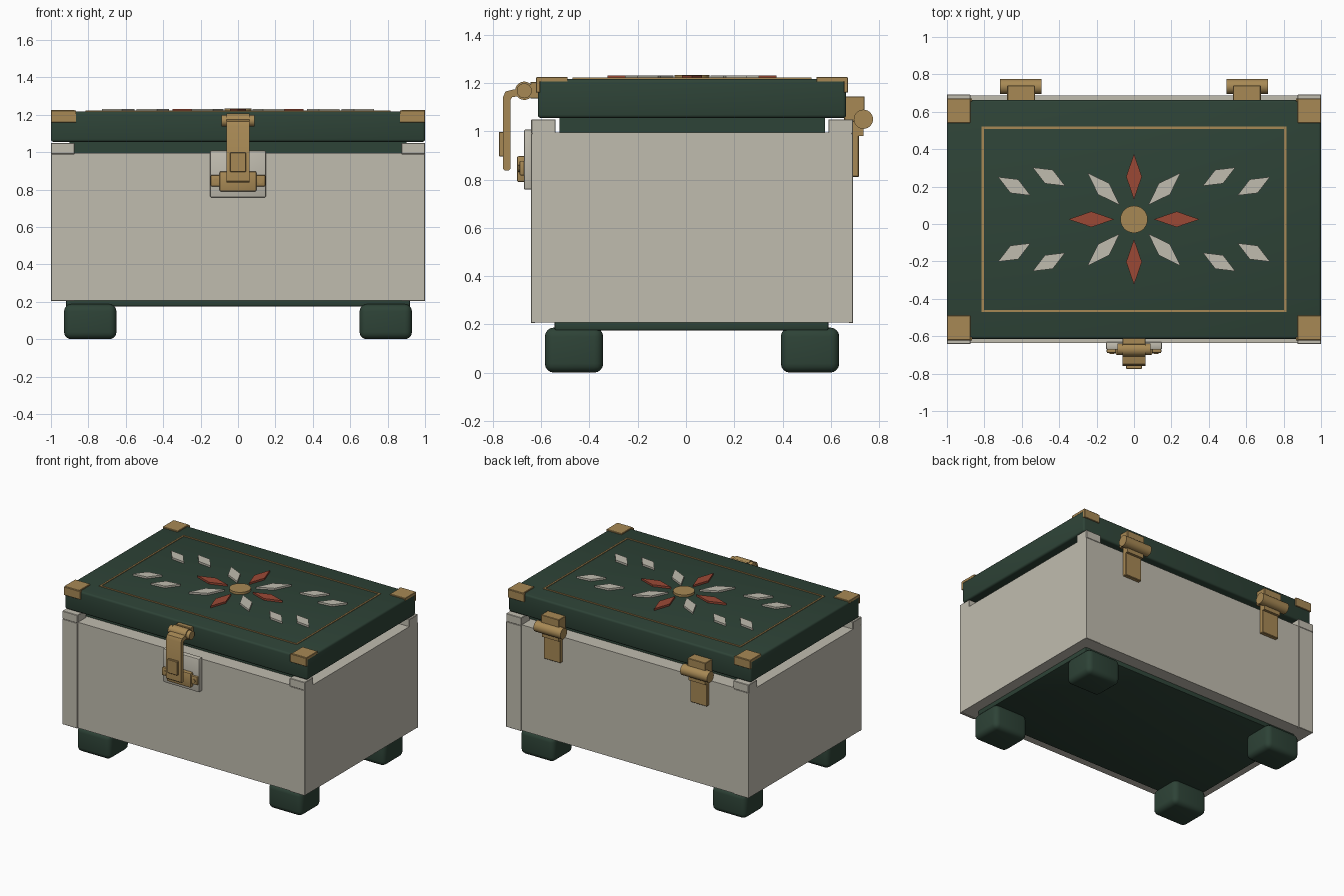
import bpy, bmesh, math
from mathutils import Vector, Matrix

if "Cube" in bpy.data.objects:
    bpy.data.objects.remove(bpy.data.objects["Cube"])


def material(name, rgb):
    m = bpy.data.materials.new(name)
    m.diffuse_color = (*rgb, 1)
    m.use_nodes = True
    m.node_tree.nodes["Principled BSDF"].inputs["Base Color"].default_value = m.diffuse_color
    return m


IVORY = material("ivory", (0.53, 0.505, 0.43))
GREEN = material("dark green", (0.027, 0.056, 0.038))
BRASS = material("brass", (0.39, 0.25, 0.09))
RED = material("brick red", (0.33, 0.066, 0.036))
CY = 0.025     # depth centre of the chest
TOP = 1.217    # lid top height


def finish(name, bm, mat, bevel=0, segments=2):
    bmesh.ops.recalc_face_normals(bm, faces=bm.faces)
    if bevel:
        bmesh.ops.bevel(bm, geom=bm.edges[:], offset=bevel, segments=segments,
                        profile=0.5, affect='EDGES')
    me = bpy.data.meshes.new(name)
    bm.to_mesh(me)
    bm.free()
    ob = bpy.data.objects.new(name, me)
    bpy.context.collection.objects.link(ob)
    me.materials.append(mat)
    bpy.context.view_layer.objects.active = ob
    bpy.ops.object.select_all(action='DESELECT')
    ob.select_set(True)
    bpy.ops.object.shade_smooth_by_angle(angle=math.radians(35))
    return ob


def box(name, x, y, z, mat, bevel=0, segments=2):
    """Box given as (min, max) ranges."""
    bm = bmesh.new()
    lo, hi = Vector((x[0], y[0], z[0])), Vector((x[1], y[1], z[1]))
    bmesh.ops.create_cube(bm, size=1, matrix=Matrix.Translation((lo + hi) / 2)
                          @ Matrix.Diagonal((*(hi - lo), 1)))
    return finish(name, bm, mat, bevel, segments)


def rod(name, centre, radius, length, axis, mat, sides=24):
    """Cylinder along one axis."""
    bm = bmesh.new()
    turn = {'X': Matrix.Rotation(math.pi / 2, 4, 'Y'),
            'Y': Matrix.Rotation(math.pi / 2, 4, 'X'), 'Z': Matrix()}[axis]
    bmesh.ops.create_cone(bm, cap_ends=True, segments=sides, radius1=radius, radius2=radius,
                          depth=length, matrix=Matrix.Translation(centre) @ turn)
    return finish(name, bm, mat)


def diamond(name, x, y, angle, half_len, half_wid, mat):
    """Thin inlay lozenge lying on the lid."""
    bm = bmesh.new()
    d = Vector((math.cos(angle), math.sin(angle), 0))
    p = Vector((-d.y, d.x, 0))
    c = Vector((x, y + CY, TOP - 0.002))
    f = bm.faces.new([bm.verts.new(c + o) for o in
                      (d * half_len, p * half_wid, -d * half_len, -p * half_wid)])
    up = bmesh.ops.extrude_face_region(bm, geom=[f])['geom']
    bmesh.ops.translate(bm, vec=(0, 0, 0.016), verts=[v for v in up if isinstance(v, bmesh.types.BMVert)])
    return finish(name, bm, mat)


def span(s, a, b):
    return tuple(sorted((s * a, s * b)))


def yspan(s, a, b):
    return tuple(sorted((CY + s * a, CY + s * b)))


# Chest body, floor and neck under the lid
box("body", (-1, 1), (CY - 0.661, CY + 0.661), (0.208, 0.996), IVORY)
box("base_panel", (-0.92, 0.92), (CY - 0.57, CY + 0.565), (0.175, 0.22), GREEN, 0.008)
box("neck", (-0.9, 0.9), (CY - 0.55, CY + 0.55), (0.98, 1.065), GREEN)

# Lid
box("lid", (-1, 1), (CY - 0.639, CY + 0.639), (1.055, TOP), GREEN, 0.014, 3)

for sx in (-1, 1):
    for sy in (-1, 1):
        # Rounded feet
        box("foot", span(sx, 0.65, 0.93), yspan(sy, 0.368, 0.61), (0, 0.187), GREEN, 0.038, 4)
        # Corner posts with raised ends
        box("corner_post", span(sx, 0.876, 1), yspan(sy, 0.65, 0.667), (0.205, 0.99), IVORY, 0.002, 1)
        box("post_top", span(sx, 0.874, 1), yspan(sy, 0.565, 0.667), (0.99, 1.05), IVORY, 0.003, 1)
        # Brass corner guards
        box("corner_guard_top", span(sx, 0.875, 1), yspan(sy, 0.515, 0.645), (1.205, 1.226), BRASS, 0.002, 1)
        box("corner_guard_side", span(sx, 0.865, 1), yspan(sy, 0.63, 0.647), (1.16, 1.222), BRASS, 0.002, 1)

# Thin border inlay
for s in (-1, 1):
    box("border_long", (-0.815, 0.815), yspan(s, 0.484, 0.496), (1.21, 1.222), BRASS)
    box("border_short", span(s, 0.803, 0.815), (CY - 0.484, CY + 0.484), (1.21, 1.222), BRASS)

# Flower inlay: eight petals round a disc
rod("flower_disc", (0, CY, TOP + 0.006), 0.073, 0.022, 'Z', BRASS, 28)
for i in range(8):
    a = i * math.pi / 4
    diag = i % 2
    r = 0.228 if not diag else 0.23
    diamond("petal", r * math.cos(a), r * math.sin(a), a, 0.122, 0.042, IVORY if diag else RED)

# Scattered leaves, mirrored four ways
for sx in (-1, 1):
    for sy in (-1, 1):
        for x, y in ((0.455, 0.228), (0.64, 0.177)):
            diamond("leaf", sx * x, sy * y, math.atan2(sy * 0.5, sx * 0.88), 0.1, 0.042, IVORY)

# Rear hinges
for s in (-1, 1):
    box("hinge_block", span(s, 0.53, 0.678), (0.655, 0.74), (1.04, 1.145), BRASS, 0.003, 1)
    rod("hinge_barrel", (s * 0.605, 0.735, 1.05), 0.04, 0.222, 'X', BRASS)
    box("hinge_leaf", span(s, 0.535, 0.673), (0.685, 0.716), (0.81, 1.04), BRASS, 0.004, 1)
    box("hinge_knuckle", span(s, 0.535, 0.673), (0.69, 0.735), (0.98, 1.06), BRASS)

# Front latch: back plate, keeper, hasp and pivot
box("latch_plate", (-0.15, 0.15), (-0.672, -0.63), (0.758, 1.008), IVORY, 0.008)
box("keeper_plate", (-0.098, 0.098), (-0.7, -0.665), (0.79, 0.897), BRASS, 0.006)
box("keeper_bar", (-0.146, 0.146), (-0.69, -0.668), (0.817, 0.878), BRASS, 0.006)
for s in (-1, 1):
    rod("keeper_screw", (s * 0.118, -0.692, 0.846), 0.014, 0.008, 'Y', BRASS, 12)
box("latch_mount", (-0.062, 0.062), (-0.645, -0.605), (1.135, 1.205), BRASS, 0.003, 1)
rod("latch_pivot", (0, -0.67, 1.168), 0.031, 0.178, 'X', BRASS)
rod("latch_curl", (0, -0.67, 1.168), 0.038, 0.124, 'X', BRASS)

# Hasp strap: bent side profile extruded across
profile = [(-0.67, 1.18), (-0.72, 1.172), (-0.748, 1.165), (-0.759, 1.14), (-0.759, 0.845),
           (-0.752, 0.838), (-0.735, 0.838), (-0.728, 0.845), (-0.728, 1.13), (-0.72, 1.142), (-0.67, 1.148)]
bm = bmesh.new()
face = bm.faces.new([bm.verts.new((-0.062, y, z)) for y, z in profile])
out = bmesh.ops.extrude_face_region(bm, geom=[face])['geom']
bmesh.ops.translate(bm, vec=(0.124, 0, 0), verts=[v for v in out if isinstance(v, bmesh.types.BMVert)])
finish("hasp", bm, BRASS)
box("hasp_tab", (-0.042, 0.042), (-0.775, -0.75), (0.895, 0.998), BRASS, 0.003, 1)
